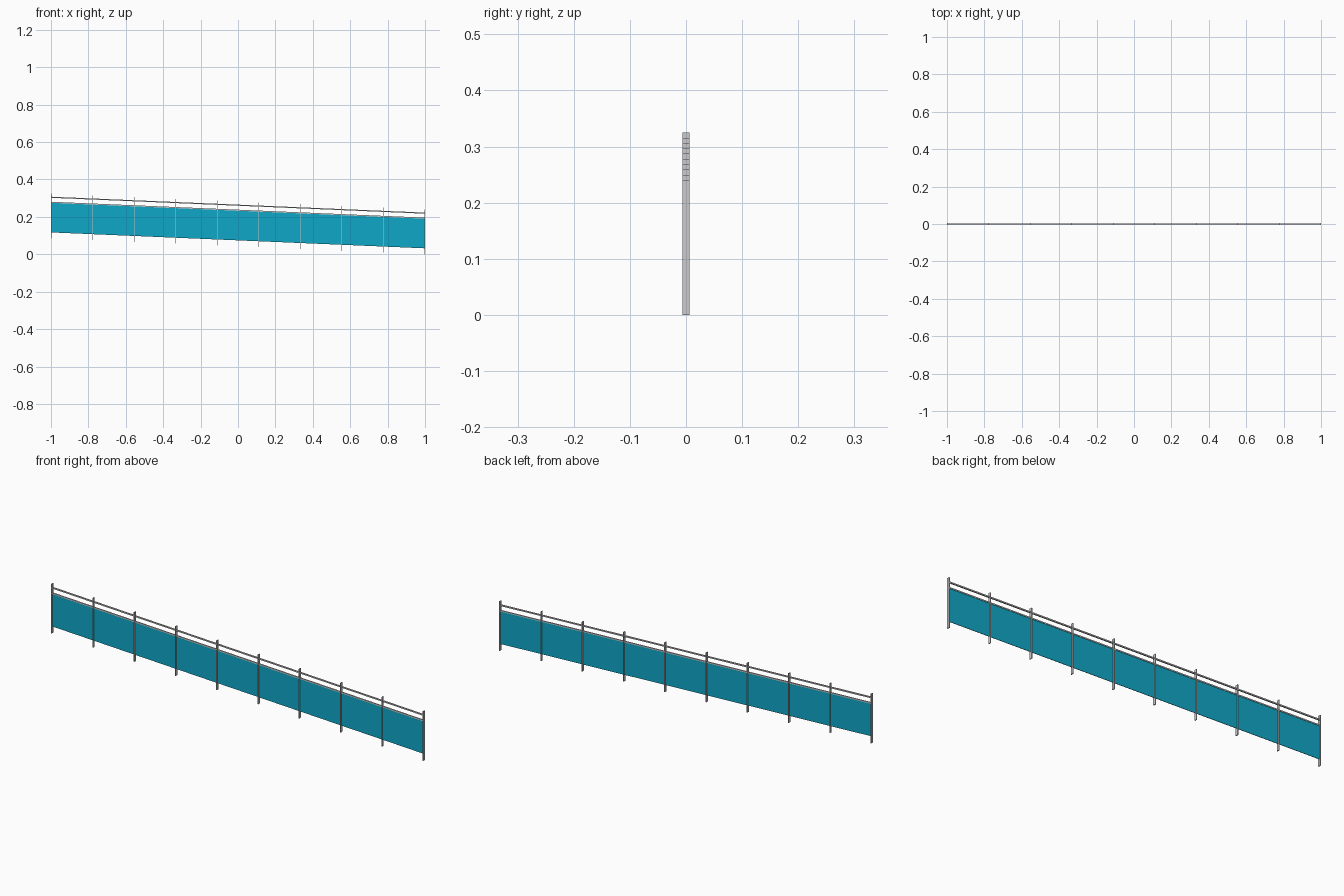
import bpy, bmesh

if "Cube" in bpy.data.objects:
    bpy.data.objects.remove(bpy.data.objects["Cube"])

DROP = 0.085          # fall of the fence from left to right
HALF = 1.0
POSTS = 10
POST_T, POST_D, POST_H = 0.004, 0.013, 0.24


def slope(x):
    return DROP * (HALF - x) / (2 * HALF)


def sloped_box(name, x0, x1, depth, z0, z1, follow=True):
    """Box whose ends stay vertical while its length follows the slope."""
    bm = bmesh.new()
    bmesh.ops.create_cube(bm, size=1)
    mid = (x0 + x1) / 2
    for v in bm.verts:
        x = x1 if v.co.x > 0 else x0
        z = z1 if v.co.z > 0 else z0
        v.co = (x, v.co.y * depth, z + slope(x if follow else mid))
    me = bpy.data.meshes.new(name)
    bm.to_mesh(me)
    bm.free()
    ob = bpy.data.objects.new(name, me)
    bpy.context.collection.objects.link(ob)
    return ob


blue = bpy.data.materials.new("blue_panel")
blue.diffuse_color = (0.005, 0.39, 0.58, 1)
blue.use_nodes = True
blue.node_tree.nodes["Principled BSDF"].inputs["Base Color"].default_value = blue.diffuse_color

# Flat bar posts
step = (2 * HALF - POST_T) / (POSTS - 1)
lefts = [-HALF + i * step for i in range(POSTS)]
for i, x in enumerate(lefts):
    sloped_box(f"post_{i + 1}", x, x + POST_T, POST_D, 0, POST_H, follow=False)

# Infill panels between posts
for i, x in enumerate(lefts[:-1]):
    panel = sloped_box(f"panel_{i + 1}", x + POST_T, x + step, 0.002, 0.032, 0.191)
    panel.data.materials.append(blue)

# Handrail and the rail capping the panels
sloped_box("top_rail", -HALF, HALF, 0.006, 0.217, 0.223)
sloped_box("panel_rail", -HALF, HALF, 0.006, 0.190, 0.196)
